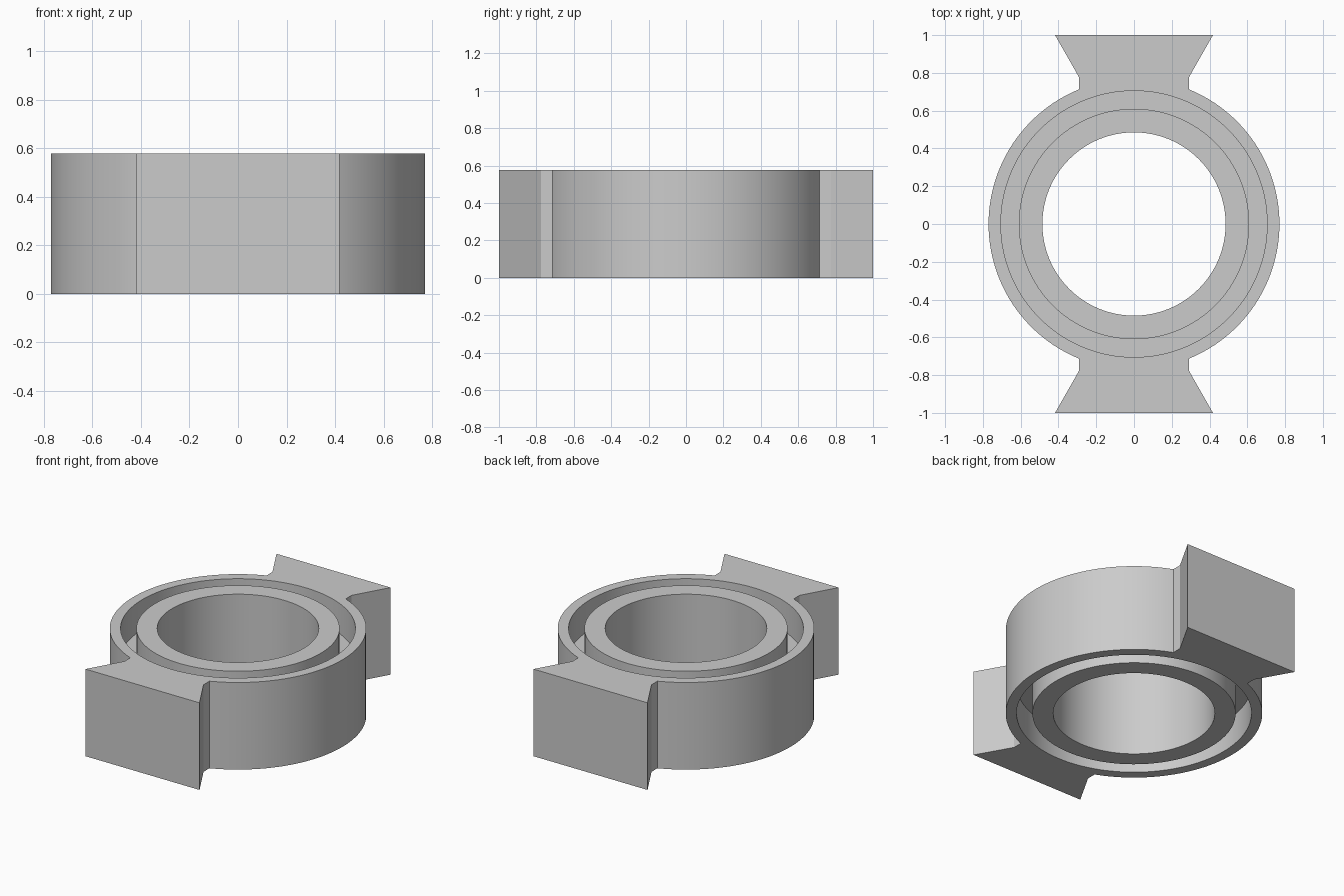
import bpy, bmesh, math

if "Cube" in bpy.data.objects:
    bpy.data.objects.remove(bpy.data.objects["Cube"], do_unlink=True)

HEIGHT = 0.577
SEGMENTS = 128
BORE, HUB, GROOVE, RIM = 0.485, 0.61, 0.705, 0.77
DEPTH = 0.2  # groove depth on each side

grey = bpy.data.materials.new("light grey")
grey.use_nodes = True
colour = (0.6, 0.6, 0.6, 1)
grey.diffuse_color = colour
grey.node_tree.nodes["Principled BSDF"].inputs["Base Color"].default_value = colour


def make_object(name, bm):
    bmesh.ops.recalc_face_normals(bm, faces=bm.faces)
    mesh = bpy.data.meshes.new(name)
    bm.to_mesh(mesh)
    bm.free()
    mesh.materials.append(grey)
    obj = bpy.data.objects.new(name, mesh)
    bpy.context.collection.objects.link(obj)
    return obj


def lathe(name, section):
    """Closed (radius, z) section turned around the z axis."""
    bm = bmesh.new()
    rings = []
    for i in range(SEGMENTS):
        a = 2 * math.pi * i / SEGMENTS
        rings.append([bm.verts.new((r * math.cos(a), r * math.sin(a), z)) for r, z in section])
    for i in range(SEGMENTS):
        here, there = rings[i], rings[(i + 1) % SEGMENTS]
        for j in range(len(section)):
            k = (j + 1) % len(section)
            bm.faces.new((here[j], there[j], there[k], here[k]))
    return make_object(name, bm)


def prism(name, outline):
    """Flat outline raised to the full height."""
    bm = bmesh.new()
    face = bm.faces.new([bm.verts.new((x, y, 0)) for x, y in outline])
    top = bmesh.ops.extrude_face_region(bm, geom=[face])["geom"]
    for v in top:
        if isinstance(v, bmesh.types.BMVert):
            v.co.z = HEIGHT
    return make_object(name, bm)


# Ring: hub and rim joined by a recessed web
low, high = DEPTH, HEIGHT - DEPTH
ring = lathe("bearing_ring", [
    (BORE, 0), (HUB, 0), (HUB, low), (GROOVE, low), (GROOVE, 0), (RIM, 0),
    (RIM, HEIGHT), (GROOVE, HEIGHT), (GROOVE, high), (HUB, high), (HUB, HEIGHT), (BORE, HEIGHT)])

# Flared dovetail lugs, merged into the rim at front and back
half = [(0.29, 0.71), (0.29, 0.775), (0.418, 1.0)]
outline = half + [(-x, y) for x, y in reversed(half)]
bpy.context.view_layer.objects.active = ring
for name, side in (("front_lug", -1), ("back_lug", 1)):
    lug = prism(name, [(x, y * side) for x, y in outline])
    join = ring.modifiers.new(name, 'BOOLEAN')
    join.operation = 'UNION'
    join.solver = 'EXACT'
    join.object = lug
    bpy.ops.object.modifier_apply(modifier=join.name)
    bpy.data.objects.remove(lug, do_unlink=True)

bpy.ops.object.select_all(action='DESELECT')
ring.select_set(True)
bpy.ops.object.shade_smooth_by_angle(angle=math.radians(25))
